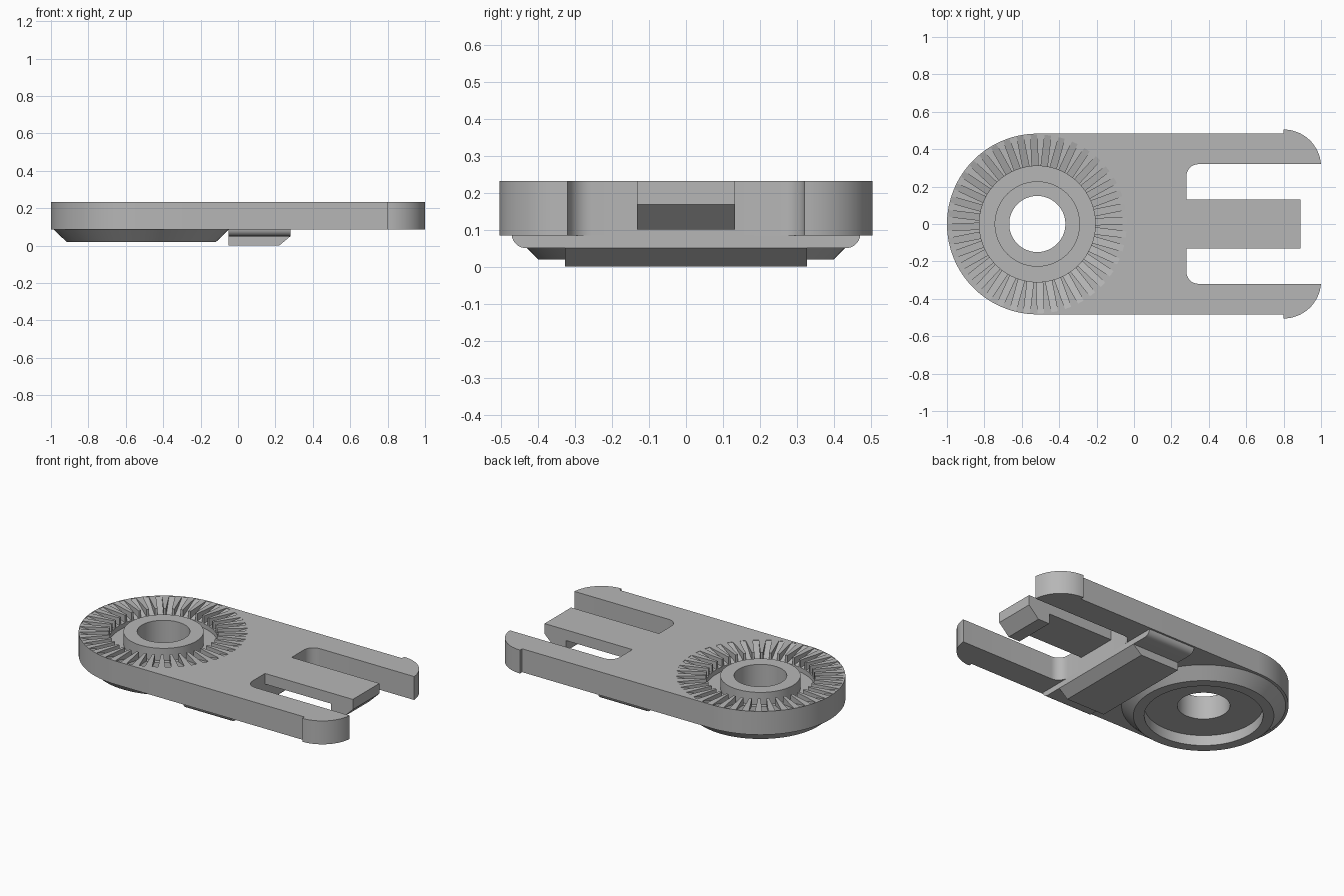
import bpy, bmesh, math
from mathutils import Matrix

if "Cube" in bpy.data.objects:
    bpy.data.objects.remove(bpy.data.objects["Cube"])

CX, R = -0.517, 0.483          # disc centre and radius
Z0, Z1 = 0.085, 0.232          # plate bottom and top

grey = bpy.data.materials.new("mid_grey")
grey.diffuse_color = (0.47, 0.47, 0.47, 1)
grey.use_nodes = True
grey.node_tree.nodes["Principled BSDF"].inputs["Base Color"].default_value = grey.diffuse_color


def finish(name, bm):
    bmesh.ops.recalc_face_normals(bm, faces=bm.faces)
    me = bpy.data.meshes.new(name)
    bm.to_mesh(me)
    bm.free()
    me.materials.append(grey)
    ob = bpy.data.objects.new(name, me)
    bpy.context.collection.objects.link(ob)
    return ob


def add_prism(bm, pts, vec):
    """Extrude a closed loop of 3D points along vec."""
    face = bm.faces.new([bm.verts.new(p) for p in pts])
    ext = bmesh.ops.extrude_face_region(bm, geom=[face])["geom"]
    verts = [v for v in ext if isinstance(v, bmesh.types.BMVert)]
    bmesh.ops.translate(bm, verts=verts, vec=vec)
    return verts + list(face.verts)


def prism(name, pts, vec):
    bm = bmesh.new()
    add_prism(bm, pts, vec)
    return finish(name, bm)


def lathe(name, profile, n=96):
    """Closed ring swept round the disc axis from an (r, z) loop."""
    bm = bmesh.new()
    rings = []
    for i in range(n):
        a = 2 * math.pi * i / n
        rings.append([bm.verts.new((CX + r * math.cos(a), r * math.sin(a), z)) for r, z in profile])
    m = len(profile)
    for i in range(n):
        p, q = rings[i], rings[(i + 1) % n]
        for j in range(m):
            bm.faces.new((p[j], q[j], q[(j + 1) % m], p[(j + 1) % m]))
    return finish(name, bm)


def arc(cx, cy, r, a0, a1, n):
    return [(cx + r * math.cos(math.radians(a0 + (a1 - a0) * i / n)),
             cy + r * math.sin(math.radians(a0 + (a1 - a0) * i / n))) for i in range(n + 1)]


def cut(ob, cutter):
    mod = ob.modifiers.new("cut", "BOOLEAN")
    mod.operation, mod.solver, mod.object = "DIFFERENCE", "EXACT", cutter
    bpy.context.view_layer.objects.active = ob
    bpy.ops.object.modifier_apply(modifier=mod.name)
    bpy.data.objects.remove(cutter)


# Plate with round end and two hooked arms
upper = [(0.28, 0.132)] + arc(0.345, 0.255, 0.065, 180, 90, 8)
upper += arc(0.8, 0.305, 0.2, 4.3, 90, 16) + [(0.8, R)]
upper += arc(CX, 0, R, 90, 180, 32)
lower = [(x, -y) for x, y in reversed(upper[:-1])]
body = prism("body_plate", [(x, y, Z0) for x, y in upper + lower], (0, 0, Z1 - Z0))

# Open the middle of the disc
bm = bmesh.new()
bmesh.ops.create_cone(bm, cap_ends=True, segments=96, radius1=0.31, radius2=0.31, depth=1,
                      matrix=Matrix.Translation((CX, 0, 0)))
cut(body, finish("bore_cutter", bm))

# Forty radial grooves, deeper towards the centre
bm = bmesh.new()
W = 0.034
for i in range(40):
    pts = [(0.295, -W / 2, 0.18), (0.478, -W / 2, Z1 - 0.002), (0.478, -W / 2, 0.3), (0.295, -W / 2, 0.3)]
    verts = add_prism(bm, pts, (0, W, 0))
    turn = Matrix.Translation((CX, 0, 0)) @ Matrix.Rotation(math.radians(9 * i + 2.2), 4, "Z")
    bmesh.ops.transform(bm, matrix=turn, verts=verts)
cut(body, finish("groove_cutter", bm))

# Hub with bore and sunken ring, and the bevelled ring underneath
hub = lathe("hub", [(0.31, 0.155), (0.228, 0.155), (0.228, Z1), (0.15, Z1), (0.15, Z0), (0.31, Z0)])
rim = lathe("lower_ring", [(0.338, 0.02), (0.40, 0.02), (0.467, Z0), (0.338, Z0)])

# Flexible tongue with a barbed tip
tongue = prism("tongue", [(x, -0.132, z) for x, z in (
    (0.28, 0.165), (0.74, 0.165), (0.74, 0.10), (0.82, 0.10), (0.89, 0.168), (0.89, Z1), (0.28, Z1))],
    (0, 0.264, 0))

# Cross rib with rounded ends, and the chamfered block below it
side = arc(0.432, 0.09, 0.04, -90, -7, 8)
rib = prism("cross_rib", [(-0.05, y, z) for y, z in
            side + [(0.472, Z0), (-0.472, Z0)] + [(-y, z) for y, z in reversed(side)]], (0.33, 0, 0))
block = prism("stop_block", [(x, -0.328, z) for x, z in (
    (-0.05, 0), (0.22, 0), (0.28, 0.05), (-0.05, 0.05))], (0, 0.656, 0))

for ob in (body, hub, rim, tongue, rib, block):
    bpy.ops.object.select_all(action="DESELECT")
    ob.select_set(True)
    bpy.context.view_layer.objects.active = ob
    bpy.ops.object.shade_smooth_by_angle(angle=math.radians(25))
